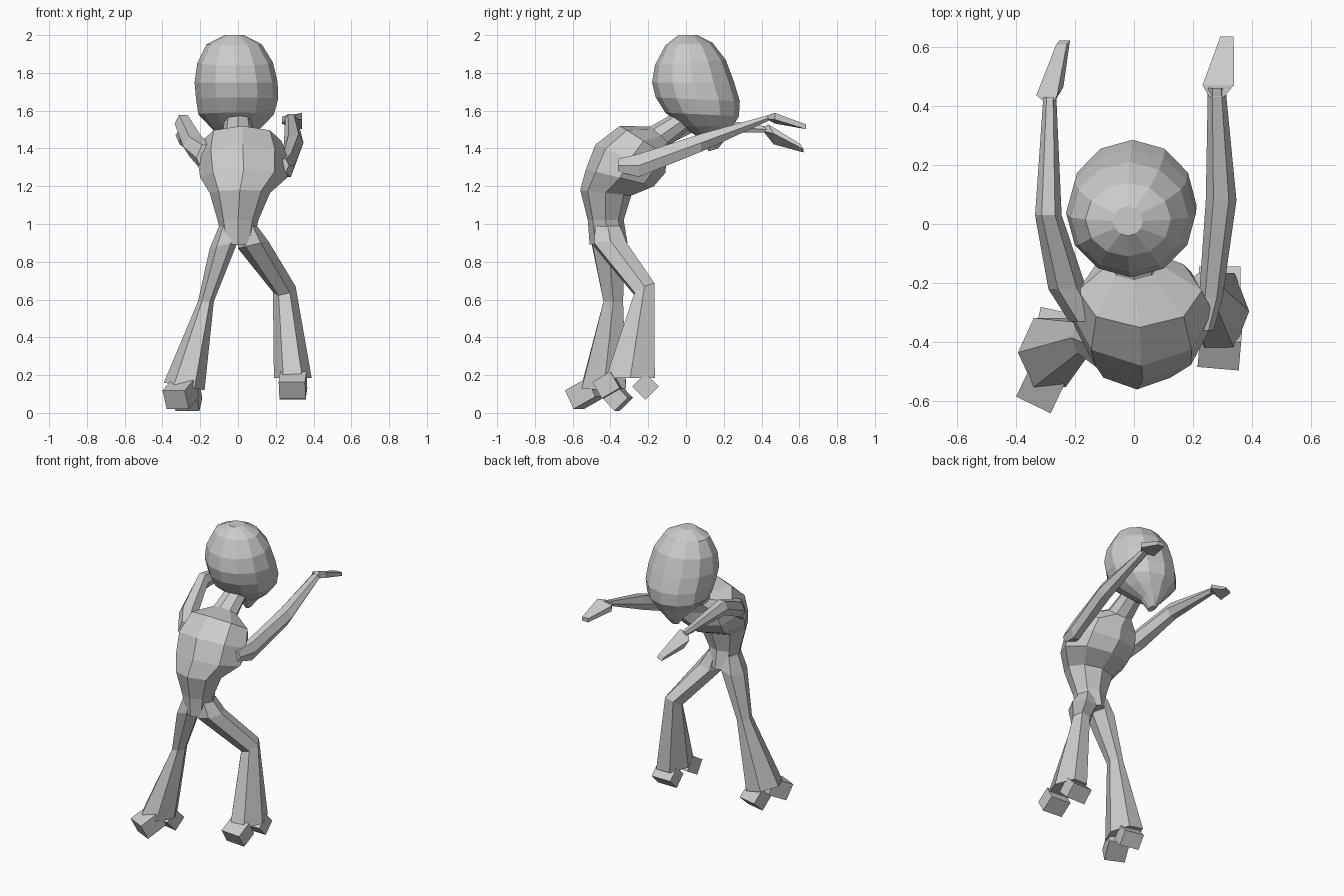
import bpy, bmesh, math
from mathutils import Vector


def loft(name, rings, n, phase=0.0):
    """Skin a chain of elliptical rings, each (centre, half axis U, half axis V)."""
    bm = bmesh.new()
    loops = []
    for c, u, v in rings:
        c, u, v = Vector(c), Vector(u), Vector(v)
        loop = []
        for i in range(n):
            a = 2 * math.pi * i / n + phase
            loop.append(bm.verts.new(c + u * math.cos(a) + v * math.sin(a)))
        loops.append(loop)
    for a, b in zip(loops, loops[1:]):
        for i in range(n):
            j = (i + 1) % n
            bm.faces.new((a[i], a[j], b[j], b[i]))
    bm.faces.new(loops[0])
    bm.faces.new(loops[-1])
    bmesh.ops.recalc_face_normals(bm, faces=bm.faces)
    me = bpy.data.meshes.new(name)
    bm.to_mesh(me)
    bm.free()
    ob = bpy.data.objects.new(name, me)
    bpy.context.collection.objects.link(ob)
    return ob


def profile(cx, rx, by, bz, fy, fz):
    """Ring spanning a back-side point and a face-side point of the side outline."""
    return ((cx, (by + fy) / 2, (bz + fz) / 2), (rx, 0, 0),
            (0, (fy - by) / 2, (fz - bz) / 2))


def upright(x, y, z, rx, ry, tilt=0.0, slope=0.0):
    return ((x, y, z), (rx, 0, tilt), (0, ry, slope))


def forward(x, y, z, rx, rz, tilt=0.0):
    return ((x, y, z), (rx, 0, tilt), (-tilt * rz / rx, 0, rz))


# head with wide jaw and pointed chin
loft("head", [
    profile(-0.02, 0.05, -0.04, 2.00, 0.06, 2.00),
    profile(-0.02, 0.145, -0.11, 1.945, 0.14, 1.96),
    profile(-0.015, 0.20, -0.165, 1.84, 0.21, 1.87),
    profile(-0.01, 0.22, -0.18, 1.75, 0.255, 1.75),
    profile(-0.005, 0.217, -0.16, 1.67, 0.285, 1.65),
    profile(-0.01, 0.20, -0.11, 1.59, 0.28, 1.57),
    profile(-0.01, 0.14, -0.02, 1.515, 0.25, 1.52),
    profile(-0.02, 0.065, 0.08, 1.45, 0.21, 1.45),
    profile(-0.02, 0.02, 0.12, 1.385, 0.17, 1.40),
], 12)

# hunched torso and neck
loft("torso", [
    profile(0, 0.08, -0.51, 0.89, -0.31, 0.90),
    profile(0, 0.108, -0.52, 1.02, -0.33, 1.02),
    profile(0.01, 0.16, -0.56, 1.18, -0.29, 1.15),
    profile(0.03, 0.23, -0.53, 1.29, -0.17, 1.20),
    profile(0.025, 0.24, -0.48, 1.42, -0.11, 1.27),
    profile(0.02, 0.21, -0.35, 1.52, -0.10, 1.36),
    profile(0, 0.085, -0.19, 1.515, -0.08, 1.42),
    profile(0, 0.07, -0.04, 1.60, 0.04, 1.52),
], 8)

# arms
loft("left_arm", [
    forward(-0.16, -0.33, 1.35, 0.06, 0.08),
    forward(-0.225, -0.22, 1.41, 0.065, 0.06),
    forward(-0.29, 0.03, 1.53, 0.045, 0.055),
    forward(-0.285, 0.43, 1.50, 0.022, 0.018),
], 6)
loft("right_arm", [
    forward(0.235, -0.36, 1.31, 0.035, 0.04),
    forward(0.26, -0.25, 1.31, 0.04, 0.07),
    forward(0.295, 0.08, 1.43, 0.052, 0.055),
    forward(0.28, 0.46, 1.57, 0.03, 0.015),
], 6)

# hands: flattened tapering mitts
loft("left_hand", [
    forward(-0.285, 0.41, 1.50, 0.02, 0.015),
    ((-0.285, 0.45, 1.475), (0.05, 0, 0.04), (-0.015, -0.02, 0.035)),
    ((-0.24, 0.615, 1.40), (0.025, 0, 0.012), (-0.008, -0.01, 0.018)),
], 4, math.pi / 4)
loft("right_hand", [
    forward(0.28, 0.43, 1.565, 0.035, 0.015),
    ((0.285, 0.47, 1.56), (0.075, 0, 0.015), (0, 0, 0.025)),
    ((0.315, 0.635, 1.515), (0.032, 0, 0), (0, 0, 0.018)),
], 4, math.pi / 4)

# flared trouser legs
loft("left_leg", [
    upright(-0.055, -0.415, 0.99, 0.045, 0.075),
    upright(-0.075, -0.41, 0.89, 0.075, 0.10, 0.02),
    upright(-0.17, -0.385, 0.59, 0.042, 0.06),
    upright(-0.285, -0.435, 0.14, 0.108, 0.135, -0.02),
], 6)
loft("right_leg", [
    upright(0.055, -0.415, 0.99, 0.045, 0.075),
    upright(0.08, -0.40, 0.89, 0.08, 0.10, 0.02),
    upright(0.245, -0.22, 0.655, 0.06, 0.06, 0.015, 0.03),
    upright(0.29, -0.295, 0.185, 0.10, 0.15),
], 6)


# square blocks poking out below each hem
def foot_block(name, start, end, width, height):
    s, e = Vector(start), Vector(end)
    d = (e - s).normalized()
    u = d.cross(Vector((0, 0, 1))).normalized()
    v = u.cross(d)
    k = math.sqrt(2) / 2
    loft(name, [(p, u * width * k, v * height * k) for p in (s, e)], 4, math.pi / 4)


foot_block("left_toe", (-0.275, -0.475, 0.135), (-0.33, -0.59, 0.07), 0.13, 0.11)
foot_block("left_heel", (-0.275, -0.40, 0.12), (-0.26, -0.33, 0.045), 0.13, 0.10)
foot_block("right_toe", (0.295, -0.37, 0.175), (0.287, -0.465, 0.12), 0.14, 0.10)
foot_block("right_heel", (0.29, -0.25, 0.175), (0.29, -0.18, 0.105), 0.14, 0.10)
